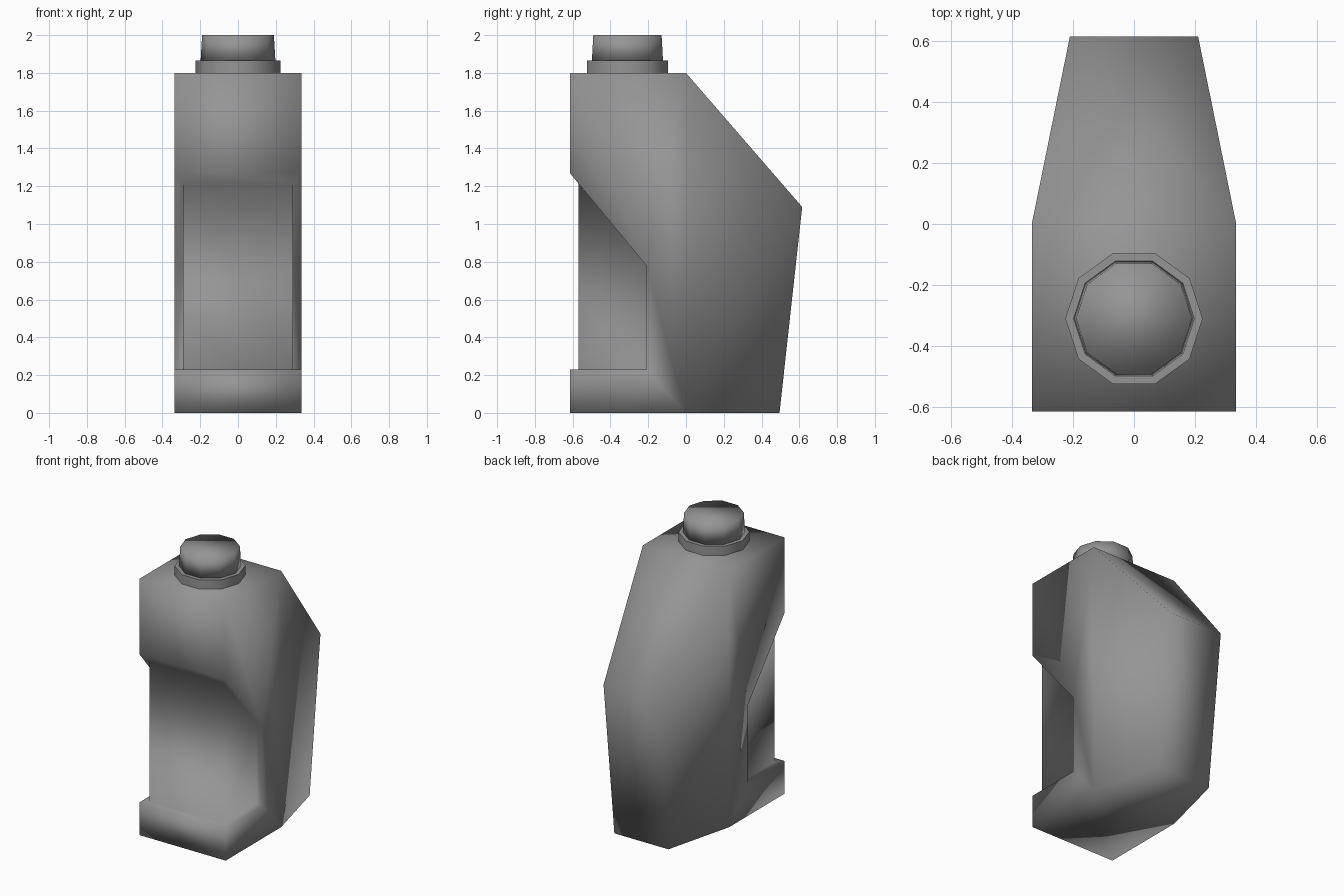
import bpy, bmesh, math

default = bpy.data.objects.get("Cube")
if default:
    bpy.data.objects.remove(default, do_unlink=True)

# One plain grey plastic for the whole bottle
grey = bpy.data.materials.new("grey_plastic")
grey.use_nodes = True
colour = (0.3, 0.3, 0.3, 1)
grey.diffuse_color = colour
grey.node_tree.nodes["Principled BSDF"].inputs["Base Color"].default_value = colour


def finish(name, bm):
    bmesh.ops.recalc_face_normals(bm, faces=bm.faces[:])
    mesh = bpy.data.meshes.new(name)
    bm.to_mesh(mesh)
    bm.free()
    mesh.materials.append(grey)
    mesh.shade_smooth()
    obj = bpy.data.objects.new(name, mesh)
    bpy.context.scene.collection.objects.link(obj)
    return obj


def lathe(name, profile, centre_y, sides=10):
    """Faceted round part from (radius, height) pairs, closed at both ends."""
    bm = bmesh.new()
    rings = []
    for r, z in profile:
        angles = [math.tau * i / sides for i in range(sides)]
        rings.append([bm.verts.new((r * math.cos(a), centre_y + r * math.sin(a), z))
                      for a in angles])
    for low, high in zip(rings, rings[1:]):
        for i in range(sides):
            j = (i + 1) % sides
            bm.faces.new((low[i], low[j], high[j], high[i]))
    bm.faces.new(rings[0])
    bm.faces.new(rings[-1])
    return finish(name, bm)


# Body: mirrored corner points as (half width, y, z)
WIDE, GRIP, BACK = 0.335, 0.29, 0.21
points = {
    "base_front": (WIDE, -0.615, 0),
    "base_mid": (WIDE, 0, 0),
    "base_back": (BACK, 0.495, 0),
    "back_peak": (BACK, 0.615, 1.09),
    "top_mid": (WIDE, 0, 1.8),
    "top_front": (WIDE, -0.615, 1.8),
    "brow": (WIDE, -0.615, 1.27),
    "notch_top": (WIDE, -0.21, 0.78),
    "notch_low": (WIDE, -0.21, 0.23),
    "ledge": (WIDE, -0.615, 0.23),
    "grip_brow": (GRIP, -0.57, 1.215),
    "grip_top": (GRIP, -0.21, 0.78),
    "grip_low": (GRIP, -0.21, 0.23),
    "grip_ledge": (GRIP, -0.57, 0.23),
}
# Faces on each flank, including the stepped-in grip
flank = [
    "base_front base_mid notch_low ledge",
    "base_mid top_mid notch_top notch_low",
    "notch_top top_mid top_front brow",
    "ledge notch_low grip_low grip_ledge",
    "notch_low notch_top grip_top grip_low",
    "notch_top brow grip_brow grip_top",
    "grip_ledge grip_low grip_top grip_brow",
    "base_mid base_back back_peak",
    "base_mid back_peak top_mid",
]
# Loop of corners joined straight across the bottle
girth = ("base_front ledge grip_ledge grip_brow brow top_front "
         "top_mid back_peak base_back base_mid").split()

bm = bmesh.new()
left = {k: bm.verts.new(p) for k, p in points.items()}
right = {k: bm.verts.new((-p[0], p[1], p[2])) for k, p in points.items()}
for names in flank:
    for side in (left, right):
        bm.faces.new([side[k] for k in names.split()])
for a, b in zip(girth, girth[1:] + girth[:1]):
    bm.faces.new((left[a], left[b], right[b], right[a]))
finish("bottle_body", bm)

# Neck collar and tapered screw cap
CAP_Y = -0.31
collar = lathe("neck_collar", [(0.225, 1.8), (0.225, 1.865)], CAP_Y)
lathe("screw_cap", [(0.198, 1.865), (0.19, 2.0)], CAP_Y)

# Keep the collar rim crisp
bpy.ops.object.select_all(action="DESELECT")
collar.select_set(True)
bpy.context.view_layer.objects.active = collar
bpy.ops.object.shade_smooth_by_angle(angle=math.radians(50))
